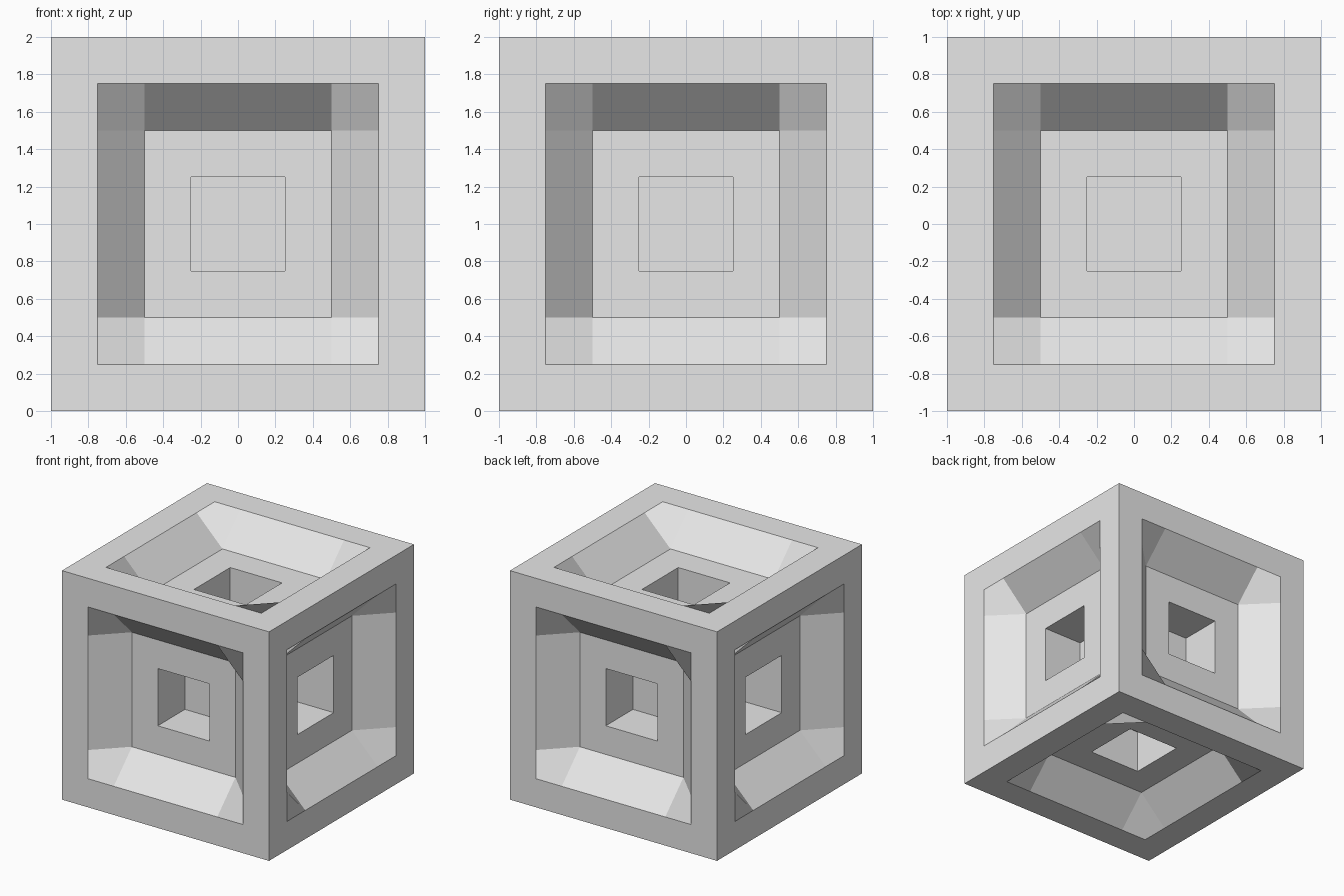
import bpy
import bmesh
from mathutils import Vector

if "Cube" in bpy.data.objects:
    bpy.data.objects.remove(bpy.data.objects["Cube"], do_unlink=True)

grey = bpy.data.materials.new("light_grey")
grey.use_nodes = True
colour = (0.8, 0.8, 0.8, 1)
grey.diffuse_color = colour
grey.node_tree.nodes["Principled BSDF"].inputs["Base Color"].default_value = colour

STEPS = [-1, -0.75, -0.5, -0.25, 0.25, 0.5, 0.75, 1]
RECESS = 0.25
POCKET = 0.375
CENTRE = Vector((0, 0, 1))
X, Y, Z = Vector((1, 0, 0)), Vector((0, 1, 0)), Vector((0, 0, 1))


def add_side(bm, across, up, shift):
    """One side: flat rim, bevelled recess and the cell that becomes a pocket."""
    normal = across.cross(up)
    count = len(STEPS)
    grid = []
    for v in STEPS:
        row = []
        for u in STEPS:
            depth = RECESS if max(abs(u), abs(v)) <= 0.5 else 0
            row.append(bm.verts.new(CENTRE + across * u + up * v + normal * (1 - depth)))
        grid.append(row)
    middle = count // 2 - 1
    for j in range(count - 1):
        for i in range(count - 1):
            corners = [grid[j][i], grid[j][i + 1], grid[j + 1][i + 1], grid[j + 1][i]]
            # the first corner sets which way the bent corner quads fold
            face = bm.faces.new(corners[shift:] + corners[:shift])
            if i == j == middle:
                pocket = face
    # square pocket in the middle of the recess
    made = bmesh.ops.extrude_face_region(bm, geom=[pocket])["geom"]
    moved = [g for g in made if isinstance(g, bmesh.types.BMVert)]
    bmesh.ops.translate(bm, verts=moved, vec=-normal * POCKET)
    if pocket.is_valid:
        bm.faces.remove(pocket)


bm = bmesh.new()
for across in (X, Y, -X, -Y):
    add_side(bm, across, Z, 1)
add_side(bm, X, Y, 0)
add_side(bm, X, -Y, 0)
bmesh.ops.remove_doubles(bm, verts=bm.verts, dist=0.0001)

mesh = bpy.data.meshes.new("recessed_cube")
bm.to_mesh(mesh)
bm.free()
mesh.materials.append(grey)
cube = bpy.data.objects.new("recessed_cube", mesh)
bpy.context.collection.objects.link(cube)
